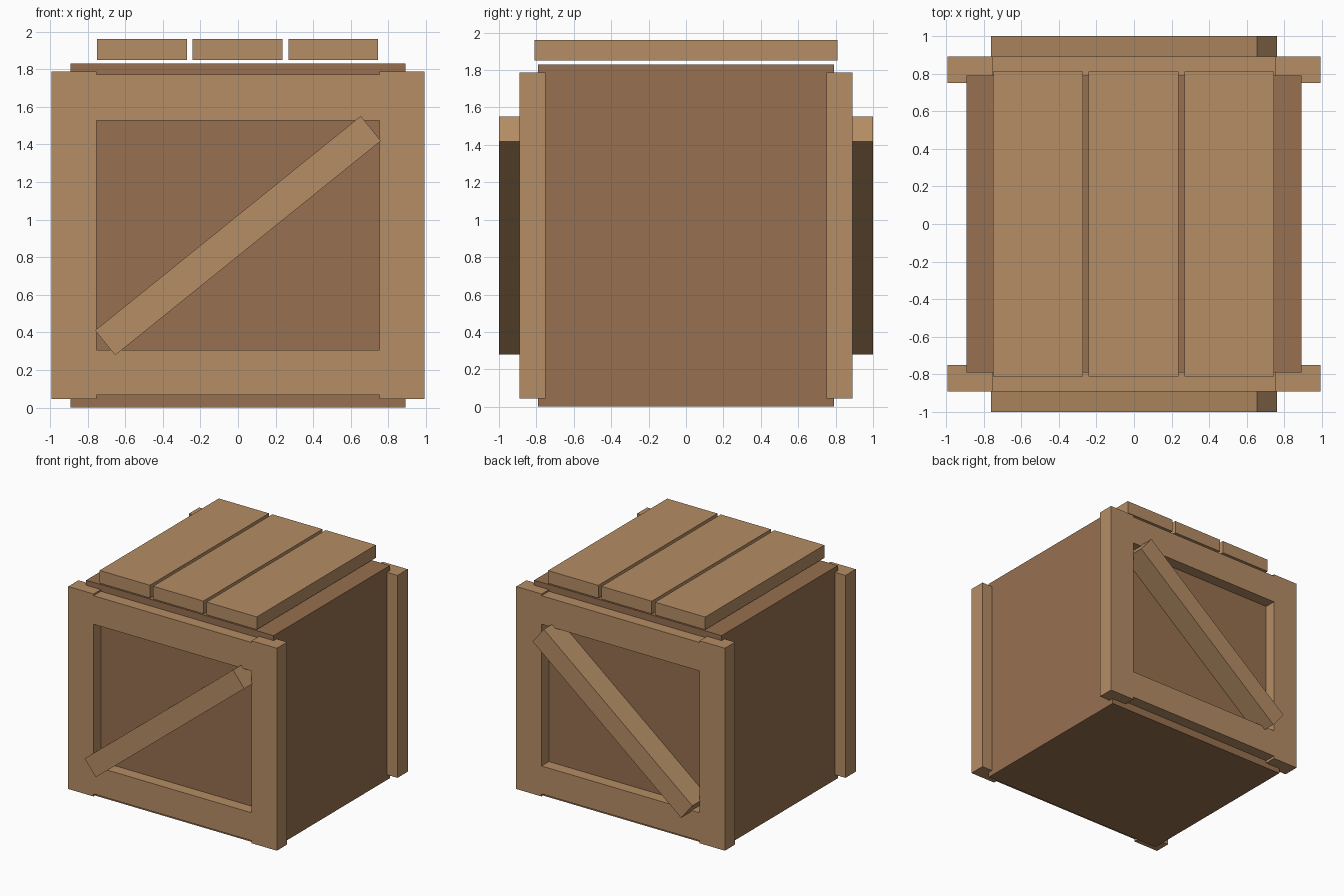
import bpy, math

if "Cube" in bpy.data.objects:
    bpy.data.objects.remove(bpy.data.objects["Cube"])


def material(name, rgb):
    m = bpy.data.materials.new(name)
    m.diffuse_color = (*rgb, 1)
    m.use_nodes = True
    m.node_tree.nodes["Principled BSDF"].inputs["Base Color"].default_value = m.diffuse_color
    return m


light_wood = material("light_wood", (0.46, 0.27, 0.13))
dark_wood = material("dark_wood", (0.31, 0.16, 0.08))


def box(name, lo, hi, mat, tilt=0):
    """Box between two corners, optionally turned about its own y axis."""
    centre = [(a + b) / 2 for a, b in zip(lo, hi)]
    bpy.ops.mesh.primitive_cube_add(size=1, location=centre)
    ob = bpy.context.object
    ob.name = name
    ob.scale = [b - a for a, b in zip(lo, hi)]
    ob.rotation_euler = (0, tilt, 0)
    ob.data.materials.append(mat)
    return ob


# Crate body
box("crate_body", (-0.892, -0.79, 0), (0.892, 0.79, 1.83), dark_wood)

# Front and back frames, each with a diagonal brace
for side, s in (("front", -1), ("back", 1)):
    y0, y1 = sorted((s * 0.75, s * 0.89))
    for hand, h in (("left", -1), ("right", 1)):
        x0, x1 = sorted((h * 0.752, h * 0.993))
        box(f"{side}_{hand}_post", (x0, y0, 0.045), (x1, y1, 1.787), light_wood)
    for level, z0, z1 in (("bottom", 0.067, 0.307), ("top", 1.527, 1.772)):
        box(f"{side}_{level}_rail", (-0.752, y0, z0), (0.752, y1, z1), light_wood)
    y0, y1 = sorted((s * 0.785, s * 1.0))
    box(f"{side}_diagonal_brace", (-0.908, y0, 0.83), (0.908, y1, 1.0),
        light_wood, -math.radians(38.9))

# Lid planks
for i in range(3):
    x = (i - 1) * 0.509 - 0.002
    box(f"lid_plank_{i + 1}", (x - 0.239, -0.81, 1.85), (x + 0.239, 0.81, 1.96), light_wood)
